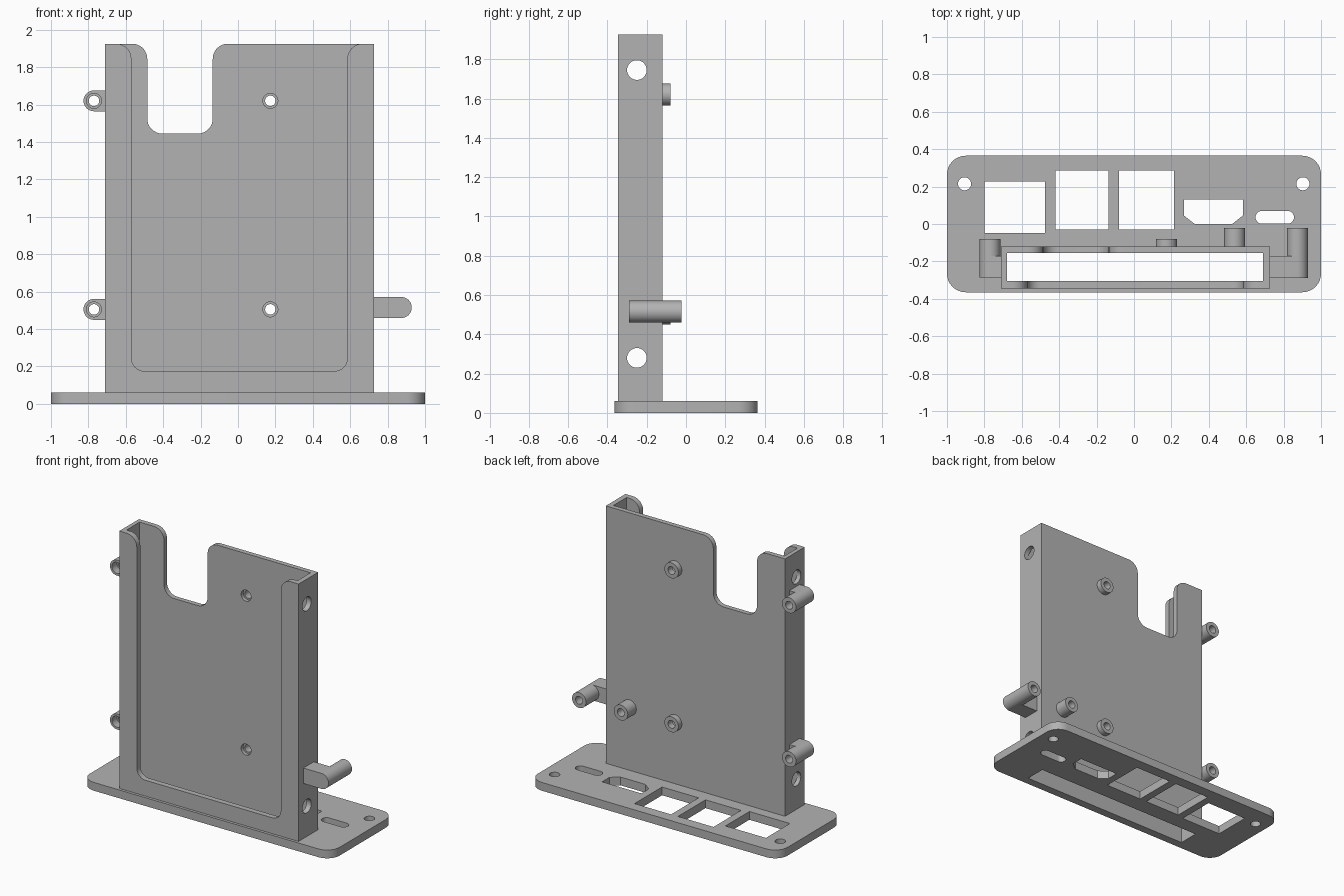
import bpy, bmesh, math
from mathutils import Vector

if "Cube" in bpy.data.objects:
    bpy.data.objects.remove(bpy.data.objects["Cube"])

grey = bpy.data.materials.new("plain grey")
grey.diffuse_color = (0.45, 0.45, 0.45, 1)
grey.use_nodes = True
grey.node_tree.nodes["Principled BSDF"].inputs["Base Color"].default_value = grey.diffuse_color


def fillet(corners, steps=8):
    """Turn (u, v, radius) corners into an outline with rounded corners."""
    out = []
    n = len(corners)
    for i, (x, y, r) in enumerate(corners):
        p = Vector((x, y))
        if r == 0:
            out.append(p)
            continue
        u = (Vector(corners[i - 1][:2]) - p).normalized()
        v = (Vector(corners[(i + 1) % n][:2]) - p).normalized()
        half = u.angle(v) / 2
        d = r / math.tan(half)
        c = p + (u + v).normalized() * (r / math.sin(half))
        s, e = p + u * d - c, p + v * d - c
        sweep = s.angle(e)
        for k in range(steps + 1):
            t = k / steps
            out.append(c + (s * math.sin((1 - t) * sweep) + e * math.sin(t * sweep)) / math.sin(sweep))
    return out


def rect(u0, u1, v0, v1, r=0):
    return fillet([(u0, v0, r), (u1, v0, r), (u1, v1, r), (u0, v1, r)])


def circle(u, v, r, n=32):
    return [(u + r * math.cos(2 * math.pi * k / n), v + r * math.sin(2 * math.pi * k / n)) for k in range(n)]


def prism(name, outline, axis, a, b):
    """Extrude a flat outline along an axis from a to b."""
    place = {"x": lambda u, v, t: (t, u, v),
             "y": lambda u, v, t: (u, t, v),
             "z": lambda u, v, t: (u, v, t)}[axis]
    bm = bmesh.new()
    lo = [bm.verts.new(place(p[0], p[1], a)) for p in outline]
    hi = [bm.verts.new(place(p[0], p[1], b)) for p in outline]
    bm.faces.new(lo)
    bm.faces.new(hi)
    for i in range(len(lo)):
        j = (i + 1) % len(lo)
        bm.faces.new((lo[i], lo[j], hi[j], hi[i]))
    bmesh.ops.recalc_face_normals(bm, faces=bm.faces)
    me = bpy.data.meshes.new(name)
    bm.to_mesh(me)
    bm.free()
    me.materials.append(grey)
    ob = bpy.data.objects.new(name, me)
    bpy.context.collection.objects.link(ob)
    return ob


def activate(ob):
    bpy.ops.object.select_all(action="DESELECT")
    ob.select_set(True)
    bpy.context.view_layer.objects.active = ob


def combine(ob, other, operation="DIFFERENCE"):
    activate(ob)
    m = ob.modifiers.new("combine", "BOOLEAN")
    m.operation, m.solver, m.object = operation, "EXACT", other
    bpy.ops.object.modifier_apply(modifier=m.name)
    bpy.data.objects.remove(other)


def cut(ob, outline, axis, a, b):
    combine(ob, prism("cutter", outline, axis, a, b))


def finish(ob):
    activate(ob)
    bpy.ops.object.shade_smooth_by_angle(angle=math.radians(30))


slot = rect(-0.68, 0.69, -0.305, -0.155)

# Base plate with port openings and screw holes
plate = prism("base_plate", rect(-1, 1, -0.365, 0.365, 0.1), "z", 0, 0.06)
ports = [
    slot,
    rect(-0.80, -0.475, -0.047, 0.227),
    rect(-0.42, -0.135, -0.03, 0.285),
    rect(-0.08, 0.213, -0.03, 0.285),
    rect(0.65, 0.855, 0.002, 0.07, 0.033),
    fillet([(0.325, 0, 0), (0.525, 0, 0), (0.582, 0.045, 0), (0.582, 0.13, 0), (0.267, 0.13, 0), (0.267, 0.045, 0)]),
    circle(-0.906, 0.215, 0.035),
    circle(0.903, 0.215, 0.035),
]
for port in ports:
    cut(plate, port, "z", -0.1, 0.2)
finish(plate)

# Upright sleeve: hollow, with a front window and a notch in the back wall
TOP = 1.925
sleeve = prism("upright_sleeve", rect(-0.71, 0.727, -0.345, -0.12), "z", 0.06, TOP)
cut(sleeve, slot, "z", -0.1, 2.2)


def open_top(x0, x1, z0, r0, r1):
    """Opening with a rounded floor and rounded lips at the top edge."""
    w = r1 + 0.02
    return fillet([(x0, z0, r0), (x1, z0, r0), (x1, TOP, r1), (x1 + w, TOP, 0),
                   (x1 + w, 2.1, 0), (x0 - w, 2.1, 0), (x0 - w, TOP, 0), (x0, TOP, r1)])


cut(sleeve, open_top(-0.57, 0.585, 0.175, 0.07, 0.08), "y", -0.5, -0.23)
cut(sleeve, open_top(-0.485, -0.135, 1.445, 0.08, 0.08), "y", -0.23, 0.1)
for z in (0.28, 1.745):
    cut(sleeve, circle(-0.25, z, 0.05), "x", -1, 1)

# Through bosses on the back wall, with recessed screw heads
BOSS_X, HOLE, HEAD, R = 0.173, 0.028, 0.04, 0.056
for level, z in (("lower", 0.505), ("upper", 1.62)):
    boss = prism(level + "_back_boss", circle(BOSS_X, z, R), "y", -0.12, -0.08)
    for part in (sleeve, boss):
        cut(part, circle(BOSS_X, z, HOLE), "y", -0.23, 0.1)
    cut(sleeve, circle(BOSS_X, z, HEAD), "y", -0.23, -0.13)
    finish(boss)

    # Side bosses on the left edge, joined by a short arm
    side = prism(level + "_left_boss", circle(-0.77, z, R), "y", -0.287, -0.08)
    combine(side, prism("arm", rect(-0.77, -0.71, z - R, z + R), "y", -0.287, -0.17), "UNION")
    cut(side, circle(-0.77, z, HOLE), "y", -0.5, 0.1)
    cut(side, circle(-0.77, z, HEAD), "y", -0.5, -0.23)
    finish(side)
finish(sleeve)

# Blind standoff on the back wall
Z = 0.515
standoff = prism("back_standoff", circle(0.538, Z, R), "y", -0.12, -0.022)
cut(standoff, circle(0.538, Z, HOLE), "y", -0.10, 0.1)
finish(standoff)

# Long blind standoff on the right edge, joined by an arm
right = prism("right_standoff", circle(0.873, Z, R), "y", -0.29, -0.022)
combine(right, prism("arm", rect(0.727, 0.873, Z - R, Z + R), "y", -0.29, -0.17), "UNION")
cut(right, circle(0.873, Z, HOLE), "y", -0.17, 0.1)
finish(right)
